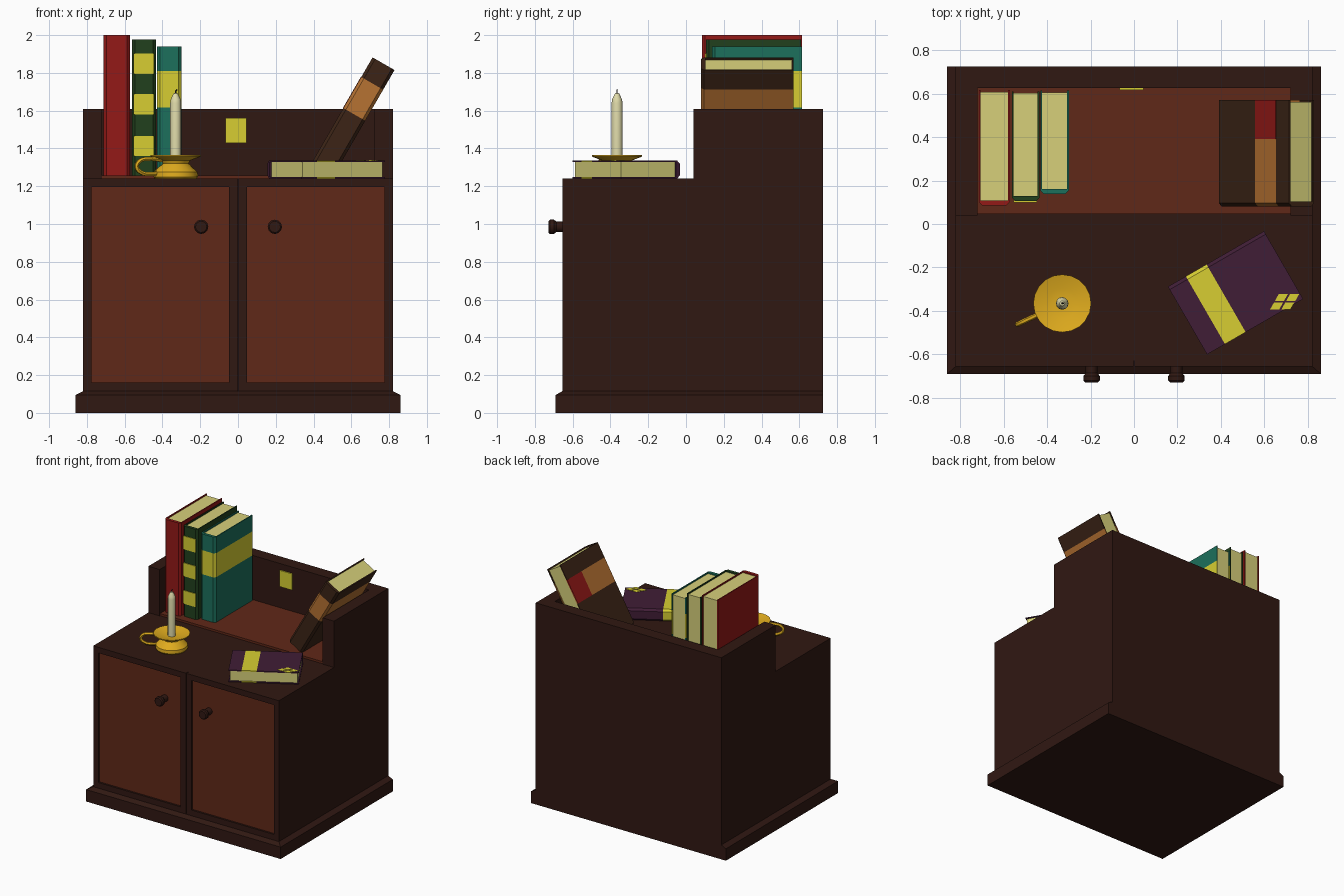
import bpy, bmesh, math
from mathutils import Matrix, Vector

if "Cube" in bpy.data.objects:
    bpy.data.objects.remove(bpy.data.objects["Cube"])


def mat(name, r, g, b):
    m = bpy.data.materials.new(name)
    lin = [((c / 255 + 0.055) / 1.055) ** 2.4 if c > 10 else c / 255 / 12.92 for c in (r, g, b)]
    m.diffuse_color = (*lin, 1)
    m.use_nodes = True
    m.node_tree.nodes["Principled BSDF"].inputs["Base Color"].default_value = m.diffuse_color
    return m


WOOD = mat("dark_wood", 48, 24, 18)
PANEL = mat("red_wood", 96, 40, 24)
RED = mat("red_cloth", 148, 25, 23)
GREEN = mat("green_cloth", 33, 64, 29)
TEAL = mat("teal_cloth", 28, 112, 92)
YELLOW = mat("yellow", 215, 206, 50)
PAGE = mat("page", 215, 208, 122)
PURPLE = mat("purple_cloth", 64, 29, 54)
BROWN = mat("brown_leather", 60, 36, 22)
TAN = mat("tan_leather", 182, 114, 50)
GOLD = mat("brass", 224, 172, 30)
WAX = mat("wax", 224, 219, 170)
BLACK = mat("wick_black", 40, 36, 34)


def finish(name, bm, *mats, M=None):
    bmesh.ops.recalc_face_normals(bm, faces=bm.faces)
    if M:
        bm.transform(M)
    me = bpy.data.meshes.new(name)
    bm.to_mesh(me)
    bm.free()
    ob = bpy.data.objects.new(name, me)
    bpy.context.collection.objects.link(ob)
    for m in mats:
        me.materials.append(m)
    return ob


def prism(name, pts, z0, z1, m, M=None):
    """Extrude an xy outline from z0 to z1."""
    bm = bmesh.new()
    f = bm.faces.new([bm.verts.new((x, y, z0)) for x, y in pts])
    r = bmesh.ops.extrude_face_region(bm, geom=[f])
    bmesh.ops.translate(bm, vec=(0, 0, z1 - z0),
                        verts=[v for v in r["geom"] if isinstance(v, bmesh.types.BMVert)])
    return finish(name, bm, m, M=M)


def box(name, x0, x1, y0, y1, z0, z1, m, M=None):
    return prism(name, [(x0, y0), (x1, y0), (x1, y1), (x0, y1)], z0, z1, m, M)


def lathe(name, prof, n, m, M):
    """Revolve (radius, z) pairs about z; end rings are capped."""
    bm = bmesh.new()
    rings = [[bm.verts.new((r * math.cos(2 * math.pi * i / n), r * math.sin(2 * math.pi * i / n), z))
              for i in range(n)] for r, z in prof]
    for a, b in zip(rings, rings[1:]):
        for i in range(n):
            bm.faces.new((a[i], a[(i + 1) % n], b[(i + 1) % n], b[i]))
    bm.faces.new(rings[0])
    bm.faces.new(rings[-1])
    return finish(name, bm, m, M=M)


def tube(name, pts, radius, m):
    cu = bpy.data.curves.new(name, "CURVE")
    cu.dimensions = "3D"
    cu.bevel_depth, cu.bevel_resolution, cu.resolution_u = radius, 1, 4
    cu.use_fill_caps = True
    sp = cu.splines.new("BEZIER")
    sp.bezier_points.add(len(pts) - 1)
    for p, co in zip(sp.bezier_points, pts):
        p.co = co
        p.handle_left_type = p.handle_right_type = "AUTO"
    cu.materials.append(m)
    ob = bpy.data.objects.new(name, cu)
    bpy.context.collection.objects.link(ob)
    bpy.ops.object.select_all(action="DESELECT")
    ob.select_set(True)
    bpy.context.view_layer.objects.active = ob
    bpy.ops.object.convert(target="MESH")


def book(name, t, d, h, bands, M):
    """Spine on local y=0, thickness along x, height along z; bands = (z0, z1, material)."""
    a, c, k = t / 2, 0.008, 0.016
    prof = [(-a, d), (-a, k), (-a + k, 0), (a - k, 0), (a, k), (a, d),
            (a - c, d), (a - c, k + c), (-a + c, k + c), (-a + c, d)]
    for i, (z0, z1, m) in enumerate(bands):
        prism(f"{name}_cover_{i + 1}", prof, z0, z1, m, M)
    box(name + "_pages", -a + c, a - c, k + c, d - 0.008, 0.01, h - 0.01, PAGE, M)


# plinth with sloped top edge
bm = bmesh.new()
rings = [[bm.verts.new(p) for p in ((-x, y, z), (x, y, z), (x, 0.725, z), (-x, 0.725, z))]
         for x, y, z in ((0.86, -0.69, 0), (0.86, -0.69, 0.095), (0.82, -0.655, 0.115))]
for a, b in zip(rings, rings[1:]):
    for i in range(4):
        bm.faces.new((a[i], a[(i + 1) % 4], b[(i + 1) % 4], b[i]))
bm.faces.new(rings[0])
bm.faces.new(rings[-1])
finish("plinth", bm, WOOD)

# cabinet body, raised gallery and shelf floor
box("cabinet_body", -0.82, 0.82, -0.63, 0.725, 0.115, 1.24, WOOD)
gallery = [(-0.82, 0.04), (-0.72, 0.04), (-0.72, 0.625), (0.72, 0.625),
           (0.72, 0.04), (0.82, 0.04), (0.82, 0.725), (-0.82, 0.725)]
prism("gallery_wall", gallery, 1.24, 1.61, WOOD)
box("shelf_floor", -0.72, 0.72, 0.045, 0.625, 1.24, 1.257, PANEL)
box("wall_note", -0.066, 0.044, 0.616, 0.625, 1.43, 1.56, YELLOW)

# doors with recessed panels, and knobs
for side, s in (("left", -1), ("right", 1)):
    bm = bmesh.new()
    bmesh.ops.create_cube(bm, size=1)
    for v in bm.verts:
        v.co = (s * (0.4115 + v.co.x * 0.817), -0.6425 + v.co.y * 0.025, 0.6775 + v.co.z * 1.125)
    bmesh.ops.recalc_face_normals(bm, faces=bm.faces)
    front = min(bm.faces, key=lambda f: f.calc_center_median().y)
    bmesh.ops.inset_region(bm, faces=[front], thickness=0.064)
    r = bmesh.ops.extrude_face_region(bm, geom=[front])
    bmesh.ops.translate(bm, vec=(0, 0.015, 0),
                        verts=[v for v in r["geom"] if isinstance(v, bmesh.types.BMVert)])
    for f in [g for g in r["geom"] if isinstance(g, bmesh.types.BMFace)]:
        f.material_index = 1
    if front.is_valid:
        bm.faces.remove(front)
    finish(side + "_door", bm, WOOD, PANEL)
    M = Matrix.Translation((s * 0.195, -0.64, 0.985)) @ Matrix.Rotation(math.pi / 2, 4, "X")
    lathe(side + "_knob", [(0.027, 0), (0.027, 0.045), (0.038, 0.06), (0.038, 0.08), (0.03, 0.088)],
          12, WOOD, M)

# standing books
Z = 1.258


def at(x, y):
    return Matrix.Translation((x, y, Z))


book("red_book", 0.142, 0.53, 0.742, [(0, 0.742, RED)], at(-0.642, 0.085))
book("green_book", 0.126, 0.505, 0.72, [(0, 0.72, GREEN)], at(-0.498, 0.105))
for i, z in enumerate((1.795, 1.58, 1.36)):
    box(f"green_book_label_{i + 1}", -0.554, -0.446, 0.1, 0.108, z, z + 0.107, YELLOW)
book("teal_book", 0.13, 0.475, 0.682,
     [(0, 0.36, TEAL), (0.36, 0.552, YELLOW), (0.552, 0.682, TEAL)], at(-0.365, 0.138))

# book leaning on the gallery side
M = Matrix.Translation((0.448, 0.08, 1.29)) @ Matrix.Rotation(math.radians(30), 4, "Y")
book("leaning_book", 0.134, 0.49, 0.645,
     [(0, 0.335, BROWN), (0.335, 0.525, TAN), (0.525, 0.645, BROWN)], M)
box("leaning_book_patch", -0.069, -0.06, 0.31, 0.49, 0.335, 0.525, RED, M)

# book lying on the desk, turned 30 degrees
c, s = math.cos(math.radians(30)), 0.5
M = Matrix(((0, s, c, 0.156), (0, -c, s, -0.288), (1, 0, 0, 1.288), (0, 0, 0, 1)))
book("lying_book", 0.095, 0.36, 0.51,
     [(0, 0.095, PURPLE), (0.095, 0.205, YELLOW), (0.205, 0.51, PURPLE)], M)
for i in range(4):
    x = 0.655 + 0.052 * (i % 2) + 0.022 * (i // 2)
    y = -0.378 + 0.039 * (i // 2)
    w, e = 0.021, 0.016
    prism(f"cover_diamond_{i + 1}", [(x - w - 0.009, y - e), (x + w - 0.009, y - e),
                                     (x + w + 0.009, y + e), (x - w + 0.009, y + e)],
          1.333, 1.338, YELLOW)

# candle and chamberstick
cx, cy = -0.33, -0.365
C = Matrix.Translation((cx, cy, 0))
lathe("candle_holder", [(0.11, 1.24), (0.118, 1.25), (0.116, 1.275), (0.085, 1.305), (0.068, 1.32),
                        (0.075, 1.335), (0.133, 1.357), (0.133, 1.365), (0.07, 1.348), (0.03, 1.345)],
      20, GOLD, C)
lathe("candle", [(0.029, 1.34), (0.029, 1.64), (0.026, 1.66), (0.012, 1.69), (0.004, 1.694)], 12, WAX, C)
tube("wick", [(cx, cy, 1.685), (cx, cy, 1.7), (cx + 0.006, cy, 1.712)], 0.004, BLACK)
h = Vector((-0.906, -0.423, 0))
tube("holder_handle", [Vector((cx, cy, z)) + h * r for r, z in
                       ((0.08, 1.338), (0.16, 1.345), (0.215, 1.33), (0.227, 1.3),
                        (0.2, 1.272), (0.15, 1.264), (0.1, 1.268))], 0.012, GOLD)
for n in ("candle_holder", "candle", "holder_handle", "left_knob", "right_knob"):
    ob = bpy.data.objects[n]
    bpy.ops.object.select_all(action="DESELECT")
    ob.select_set(True)
    bpy.context.view_layer.objects.active = ob
    bpy.ops.object.shade_smooth_by_angle(angle=math.radians(35))
